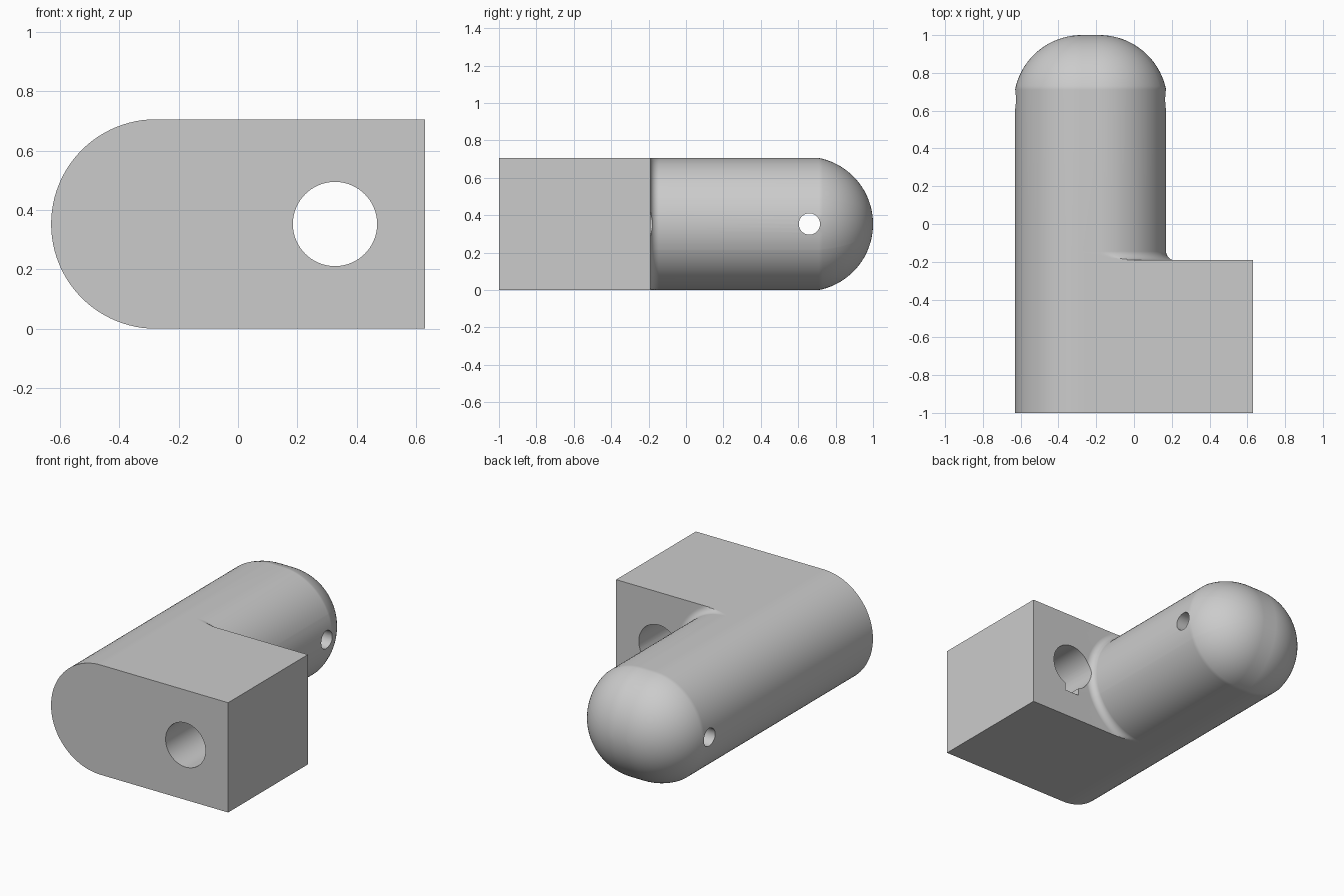
import bpy, bmesh, math
from mathutils import Matrix

cube = bpy.data.objects.get("Cube")
if cube:
    bpy.data.objects.remove(cube, do_unlink=True)

R = 0.353                      # half height and radius of the rounded sides
LEFT_X, RIGHT_X = -0.277, -0.183   # centres of the two rounded sides
END_X = 0.63                   # flat end of the block
STEP_Y = -0.19                 # back face of the block
FILLET = 0.045
DOME_Y, DOME_R = 0.71, 0.36
BIG = 10.0

grey = bpy.data.materials.new("plain grey")
grey.use_nodes = True
grey.diffuse_color = (0.6, 0.6, 0.6, 1)
grey.node_tree.nodes["Principled BSDF"].inputs["Base Color"].default_value = (0.6, 0.6, 0.6, 1)

# angles of the right half, including the block corners
corner = math.atan2(R, END_X - RIGHT_X)
right_angles = sorted([math.pi * i / 48 - math.pi / 2 for i in range(49)] + [corner, -corner])
left_angles = [math.pi / 2 + math.pi * i / 48 for i in range(49)]


def section(bm, y, left_r, right_r):
    """Ring around the spine; the right half is clipped to the block outline."""
    ring = []
    for a in right_angles:
        c, s = math.cos(a), math.sin(a)
        r = min(right_r, R / max(abs(s), 1e-6), (END_X - RIGHT_X) / max(c, 1e-6))
        ring.append(bm.verts.new((RIGHT_X + r * c, y, R + r * s)))
    for a in left_angles:
        ring.append(bm.verts.new((LEFT_X + left_r * math.cos(a), y, R + left_r * math.sin(a))))
    return ring


def make_object(name, bm):
    mesh = bpy.data.meshes.new(name)
    bm.to_mesh(mesh)
    bm.free()
    mesh.materials.append(grey)
    obj = bpy.data.objects.new(name, mesh)
    bpy.context.collection.objects.link(obj)
    return obj


def cylinder(name, radius, length, centre, axis):
    bm = bmesh.new()
    turn = Matrix.Rotation(math.pi / 2, 4, axis)
    bmesh.ops.create_cone(bm, cap_ends=True, segments=64, radius1=radius, radius2=radius,
                          depth=length, matrix=Matrix.Translation(centre) @ turn)
    return make_object(name, bm)


# block, fillet, post and domed end as one lofted body
bm = bmesh.new()
rings = [section(bm, -1, R, BIG), section(bm, STEP_Y, R, BIG)]
for i in range(8, -1, -1):
    t = math.pi / 2 * i / 8
    rings.append(section(bm, STEP_Y + FILLET * (1 - math.sin(t)), R,
                         R + FILLET * (1 - math.cos(t))))
start = math.acos(R / DOME_R)
for i in range(25):
    t = start + (math.pi / 2 - start) * i / 24
    r = DOME_R * math.cos(t)
    rings.append(section(bm, 1 - DOME_R + DOME_R * math.sin(t), r, r))
bm.faces.new(rings[0])
for a, b in zip(rings, rings[1:]):
    for i in range(len(a)):
        j = (i + 1) % len(a)
        bm.faces.new((a[i], a[j], b[j], b[i]))
bmesh.ops.remove_doubles(bm, verts=bm.verts, dist=1e-5)
bmesh.ops.recalc_face_normals(bm, faces=bm.faces)
body = make_object("pivot_body", bm)

# cutters: bore through the block, pin hole across the post, blind key slot
bore = cylinder("bore_cutter", 0.142, 1.4, (0.327, -0.6, R), 'X')
pin = cylinder("pin_hole_cutter", 0.057, 2, (-0.23, 0.66, R), 'Y')
bm = bmesh.new()
bmesh.ops.create_cube(bm, size=1, matrix=Matrix.Translation((0.327, -0.24, 0.263))
                      @ Matrix.Diagonal((0.1, 0.4, 0.18, 1)))
slot = make_object("key_slot_cutter", bm)

bpy.ops.object.select_all(action='DESELECT')
body.select_set(True)
bpy.context.view_layer.objects.active = body
for cutter in (bore, pin, slot):
    cutter.hide_render = True
    mod = body.modifiers.new(cutter.name, 'BOOLEAN')
    mod.operation = 'DIFFERENCE'
    mod.solver = 'EXACT'
    mod.object = cutter
    bpy.ops.object.modifier_apply(modifier=mod.name)
    bpy.data.objects.remove(cutter, do_unlink=True)

bpy.ops.object.shade_smooth_by_angle(angle=math.radians(30))
weighted = body.modifiers.new("weighted normals", 'WEIGHTED_NORMAL')
weighted.keep_sharp = True
